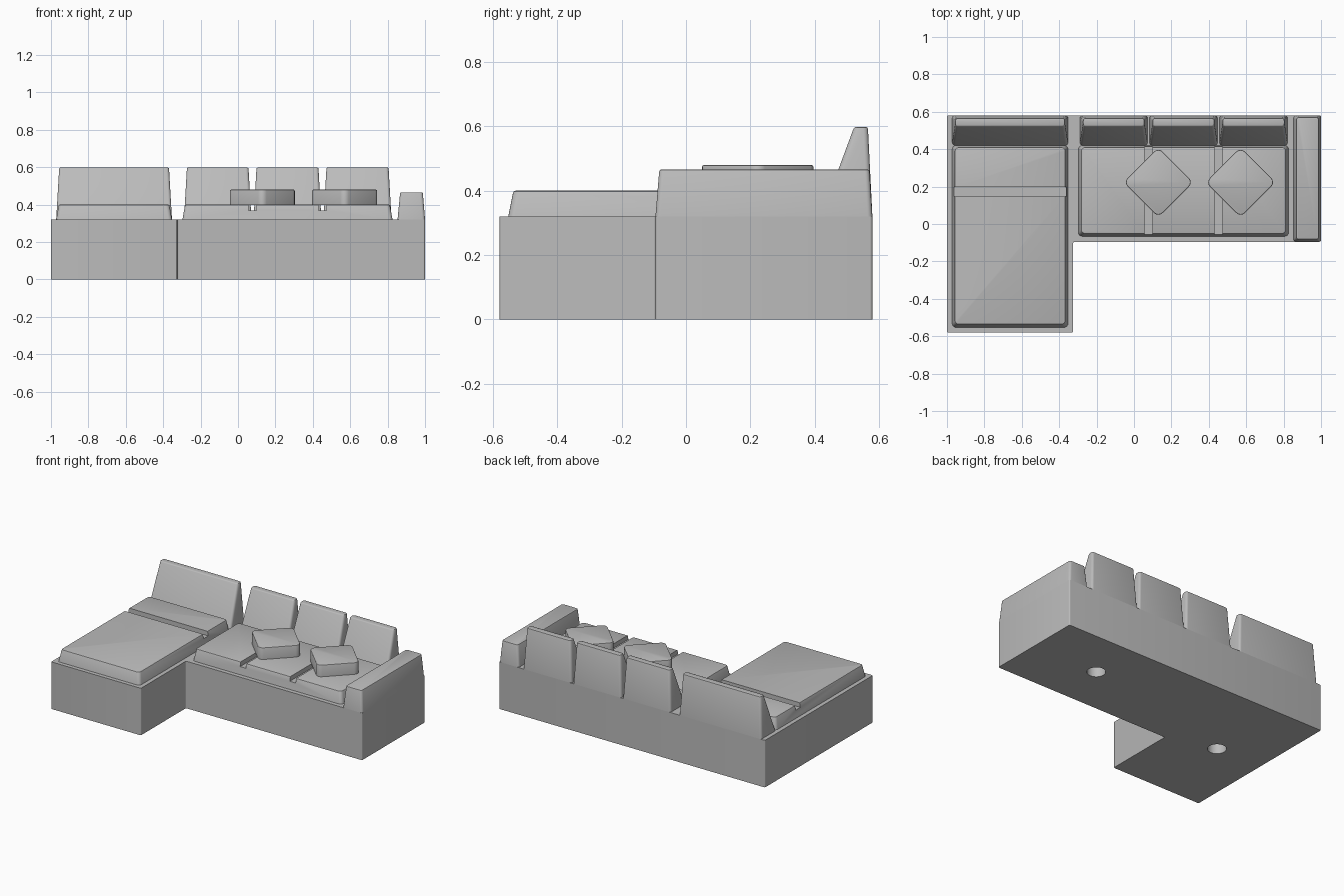
import bpy, bmesh, math
from mathutils import Matrix

cube = bpy.data.objects.get("Cube")
if cube:
    bpy.data.objects.remove(cube, do_unlink=True)

fabric = bpy.data.materials.new("grey fabric")
fabric.use_nodes = True
GREY = (0.5, 0.5, 0.5, 1)
fabric.diffuse_color = GREY
fabric.node_tree.nodes["Principled BSDF"].inputs["Base Color"].default_value = GREY

SEAT_Z, CUSHION_Z, GROOVE_Z = 0.32, 0.40, 0.37


def finish(name, bm):
    bmesh.ops.recalc_face_normals(bm, faces=bm.faces)
    mesh = bpy.data.meshes.new(name)
    bm.to_mesh(mesh)
    bm.free()
    mesh.materials.append(fabric)
    obj = bpy.data.objects.new(name, mesh)
    bpy.context.collection.objects.link(obj)
    return obj


def smooth(obj):
    bpy.ops.object.select_all(action='DESELECT')
    obj.select_set(True)
    bpy.context.view_layer.objects.active = obj
    bpy.ops.object.shade_smooth_by_angle(angle=math.radians(35))


def prism(name, low, high, z0, z1, corner=0.0, rim=0.0):
    """Loft between two outlines, with rounded corners and a softened top rim."""
    bm = bmesh.new()
    a = [bm.verts.new((x, y, z0)) for x, y in low]
    b = [bm.verts.new((x, y, z1)) for x, y in high]
    n = len(a)
    bm.faces.new(a[::-1])
    bm.faces.new(b)
    for i in range(n):
        j = (i + 1) % n
        bm.faces.new((a[i], a[j], b[j], b[i]))
    if corner:
        upright = [e for e in bm.edges if abs(e.verts[0].co.z - e.verts[1].co.z) > 0.01]
        bmesh.ops.bevel(bm, geom=upright, offset=corner, segments=4, profile=0.5, affect='EDGES')
    if rim:
        top = [e for e in bm.edges if all(v.co.z > z1 - 1e-4 for v in e.verts)]
        bmesh.ops.bevel(bm, geom=top, offset=rim, segments=2, profile=0.5, affect='EDGES')
    return finish(name, bm)


def rect(x0, x1, y0, y1):
    return [(x0, y0), (x1, y0), (x1, y1), (x0, y1)]


def cut(obj, cutter):
    mod = obj.modifiers.new("cut", 'BOOLEAN')
    mod.operation, mod.solver, mod.object = 'DIFFERENCE', 'EXACT', cutter
    bpy.ops.object.select_all(action='DESELECT')
    bpy.context.view_layer.objects.active = obj
    obj.select_set(True)
    bpy.ops.object.modifier_apply(modifier=mod.name)
    bpy.data.objects.remove(cutter, do_unlink=True)


def box(x0, x1, y0, y1, z0, z1):
    return prism("groove_cutter", rect(x0, x1, y0, y1), rect(x0, x1, y0, y1), z0, z1)


# L-shaped base with two round sockets underneath
outline = [(-1, -0.58), (-0.325, -0.58), (-0.325, -0.095), (1, -0.095), (1, 0.58), (-1, 0.58)]
base = prism("base", outline, outline, 0, SEAT_Z, corner=0.008)
for x, y in ((-0.66, 0), (0.506, 0.245)):
    bm = bmesh.new()
    bmesh.ops.create_cone(bm, cap_ends=True, segments=24, radius1=0.058, radius2=0.058,
                          depth=0.2, matrix=Matrix.Translation((x, y, 0)))
    cut(base, finish("socket_cutter", bm))
smooth(base)

# Chaise cushion with a cross groove
chaise = prism("chaise_cushion", rect(-0.972, -0.353, -0.553, 0.42),
               rect(-0.958, -0.367, -0.537, 0.41), SEAT_Z, CUSHION_Z, 0.02, 0.006)
cut(chaise, box(-1.1, -0.2, 0.147, 0.197, GROOVE_Z, 0.5))
smooth(chaise)

# Long seat cushion split by two grooves
seat = prism("seat_cushion", rect(-0.297, 0.826, -0.066, 0.42),
             rect(-0.283, 0.812, -0.052, 0.41), SEAT_Z, CUSHION_Z, 0.02, 0.006)
for x in (0.056, 0.43):
    cut(seat, box(x, x + 0.044, -0.2, 0.5, GROOVE_Z, 0.5))
smooth(seat)

# Wedge-shaped back cushions
for i, (x0, x1) in enumerate(((-0.972, -0.353), (-0.289, 0.072), (0.083, 0.446), (0.457, 0.821))):
    back = prism(f"back_cushion_{i + 1}", rect(x0, x1, 0.42, 0.58),
                 rect(x0 + 0.016, x1 - 0.016, 0.523, 0.566), SEAT_Z, 0.598, 0.015, 0.006)
    smooth(back)

# Armrest on the left end
arm = prism("armrest", rect(0.853, 1.0, -0.095, 0.58), rect(0.867, 0.988, -0.083, 0.571),
            SEAT_Z, 0.466, 0.015, 0.006)
smooth(arm)

# Loose square pillows turned on their corners
for i, x in enumerate((0.13, 0.57)):
    h = 0.132
    pillow = prism(f"pillow_{i + 1}", rect(-h, h, -h, h), rect(-h, h, -h, h),
                   CUSHION_Z - 0.002, 0.48, 0.032, 0.006)
    pillow.data.transform(Matrix.Translation((x, 0.223, 0)) @ Matrix.Rotation(math.pi / 4, 4, 'Z'))
    smooth(pillow)
